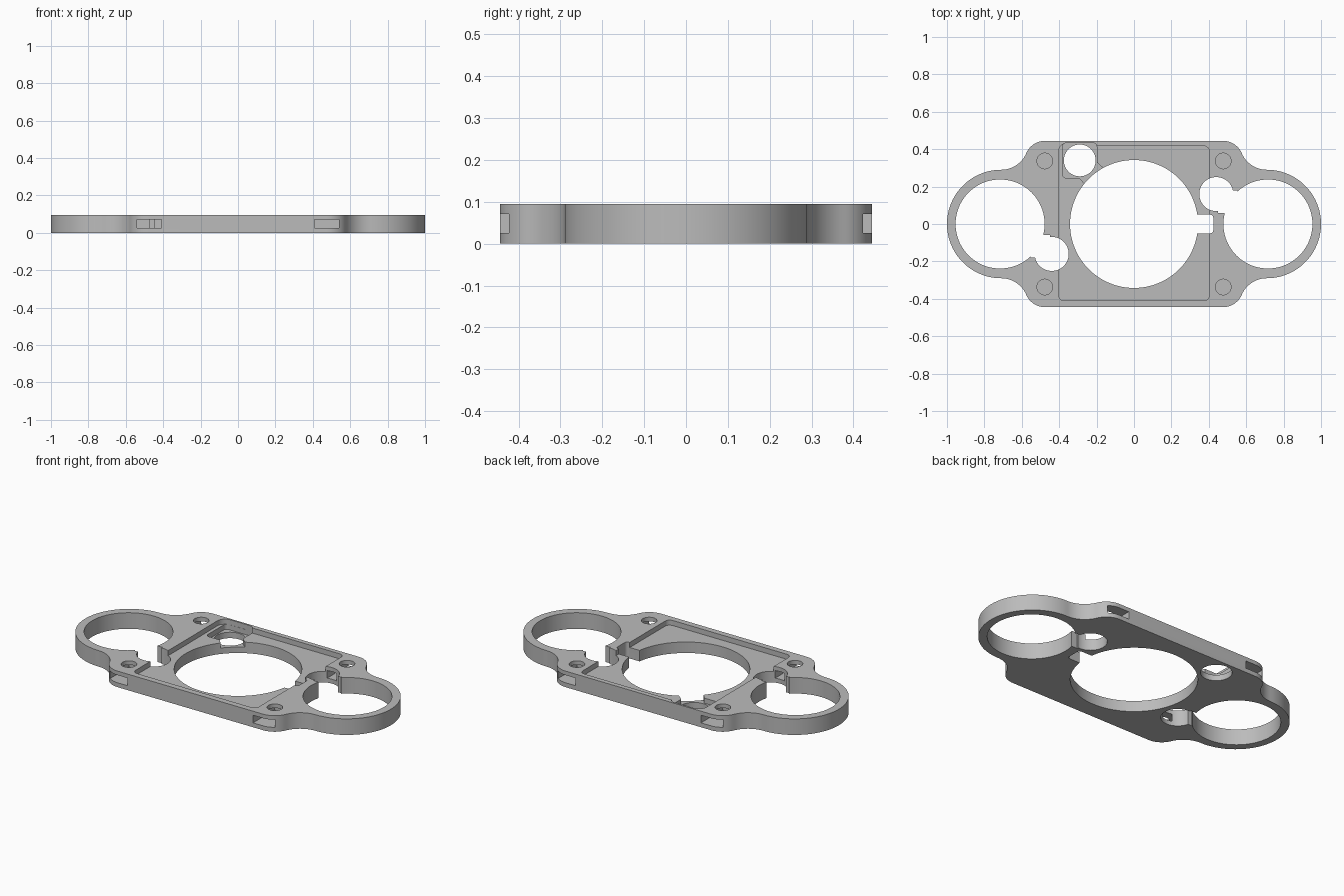
import bpy
import bmesh
from math import sin, cos, pi, atan2, radians, hypot

cube = bpy.data.objects.get("Cube")
if cube:
    bpy.data.objects.remove(cube, do_unlink=True)

HEIGHT = 0.095
RECESS_FLOOR = 0.065
POCKET_FLOOR = 0.035
BELOW, ABOVE = -0.1, 0.2

grey = bpy.data.materials.new("light grey")
grey.use_nodes = True
grey.diffuse_color = (0.5, 0.5, 0.5, 1)
grey.node_tree.nodes["Principled BSDF"].inputs["Base Color"].default_value = (0.5, 0.5, 0.5, 1)


def arc(cx, cy, r, start, end, steps):
    angles = [start + (end - start) * i / steps for i in range(steps + 1)]
    return [(cx + r * cos(a), cy + r * sin(a)) for a in angles]


def circle(cx, cy, r, sides=96):
    return arc(cx, cy, r, 0, 2 * pi, sides)[:-1]


def rounded_rect(x0, x1, y0, y1, r):
    corners = [(x1 - r, y1 - r), (x0 + r, y1 - r), (x0 + r, y0 + r), (x1 - r, y0 + r)]
    points = []
    for i, (x, y) in enumerate(corners):
        points += arc(x, y, r, i * pi / 2, (i + 1) * pi / 2, 8)
    return points


def prism(name, profile, z0, z1):
    """Extrude a flat counter-clockwise profile between two heights."""
    bm = bmesh.new()
    face = bm.faces.new([bm.verts.new((x, y, z0)) for x, y in profile])
    top = bmesh.ops.extrude_face_region(bm, geom=[face])["geom"]
    verts = [v for v in top if isinstance(v, bmesh.types.BMVert)]
    bmesh.ops.translate(bm, verts=verts, vec=(0, 0, z1 - z0))
    bmesh.ops.recalc_face_normals(bm, faces=bm.faces)
    mesh = bpy.data.meshes.new(name)
    bm.to_mesh(mesh)
    bm.free()
    mesh.materials.append(grey)
    obj = bpy.data.objects.new(name, mesh)
    bpy.context.collection.objects.link(obj)
    return obj


def cut(profile, z0=BELOW, z1=ABOVE):
    """Subtract an extruded profile from the plate."""
    cutter = prism("cutter", profile, z0, z1)
    cutter.hide_render = True
    mod = plate.modifiers.new("cut", "BOOLEAN")
    mod.operation = "DIFFERENCE"
    mod.solver = "EXACT"
    mod.object = cutter
    bpy.ops.object.modifier_apply(modifier=mod.name)
    bpy.data.objects.remove(cutter, do_unlink=True)


# Outer outline: one quarter of rounded corner, concave fillet and end ring, mirrored
END_X, END_R = 0.71, 0.29
CORNER_X, CORNER_Y, CORNER_R = 0.475, 0.335, 0.11
FILLET_R = 0.15
dx, dy = END_X - CORNER_X, END_R - CORNER_Y
FILLET_R = (dx * dx + dy * dy - CORNER_R ** 2) / (2 * (CORNER_R - dy))
fillet_y = END_R + FILLET_R
lean = atan2(fillet_y - CORNER_Y, dx)
quarter = arc(END_X, 0, END_R, 0, pi / 2, 32)
quarter += arc(END_X, fillet_y, FILLET_R, -pi / 2, lean - pi, 16)[1:]
quarter += arc(CORNER_X, CORNER_Y, CORNER_R, lean, pi / 2, 12)[1:]
half = quarter + [(-x, y) for x, y in reversed(quarter)]
outline = half + [(x, -y) for x, y in reversed(half[1:-1])]
plate = prism("mounting_plate", outline, 0, HEIGHT)
bpy.context.view_layer.objects.active = plate
plate.select_set(True)

# Shallow central recess, with its raised-back corner
cut(rounded_rect(-0.403, 0.403, -0.41, 0.417, 0.03), RECESS_FLOOR)
cut(rounded_rect(-0.404, -0.2, 0.2, 0.434, 0.05)[:-9] + [(-0.2, 0.2)], RECESS_FLOOR)

# Deeper pocket with flared mouth
cut(rounded_rect(-0.383, -0.199, 0.246, 0.433, 0.02), POCKET_FLOOR)
cut([(-0.295, 0.25), (-0.26, 0.21), (-0.16, 0.295), (-0.205, 0.335)], POCKET_FLOOR)

# Through holes
cut(circle(0, 0, 0.342))
cut(circle(-0.29, 0.34, 0.085, 64))
cut(rounded_rect(0.28, 0.424, -0.05, 0.05, 0.018))

# End rings with side bores, repeated by half turn
link = [(-0.487, -0.06), (-0.56, -0.10), (-0.553, -0.18),
        (-0.525, -0.18), (-0.45, -0.12), (-0.45, -0.06)]
for s in (1, -1):
    cut(circle(-0.716 * s, 0, 0.238))
    cut(circle(-0.44 * s, -0.16 * s, 0.091, 64))
    cut([(x * s, y * s) for x, y in link])

# Blind screw holes meeting the side slots
for sx in (1, -1):
    for sy in (1, -1):
        cut(circle(0.477 * sx, 0.337 * sy, 0.042, 40), 0.05)
        slot = [(0.41, 0.245), (0.54, 0.245), (0.54, 0.6), (0.41, 0.6)]
        cut([(x * sx, y * sy) for x, y in slot], 0.026, 0.071)

bpy.ops.object.shade_smooth_by_angle(angle=radians(25))
